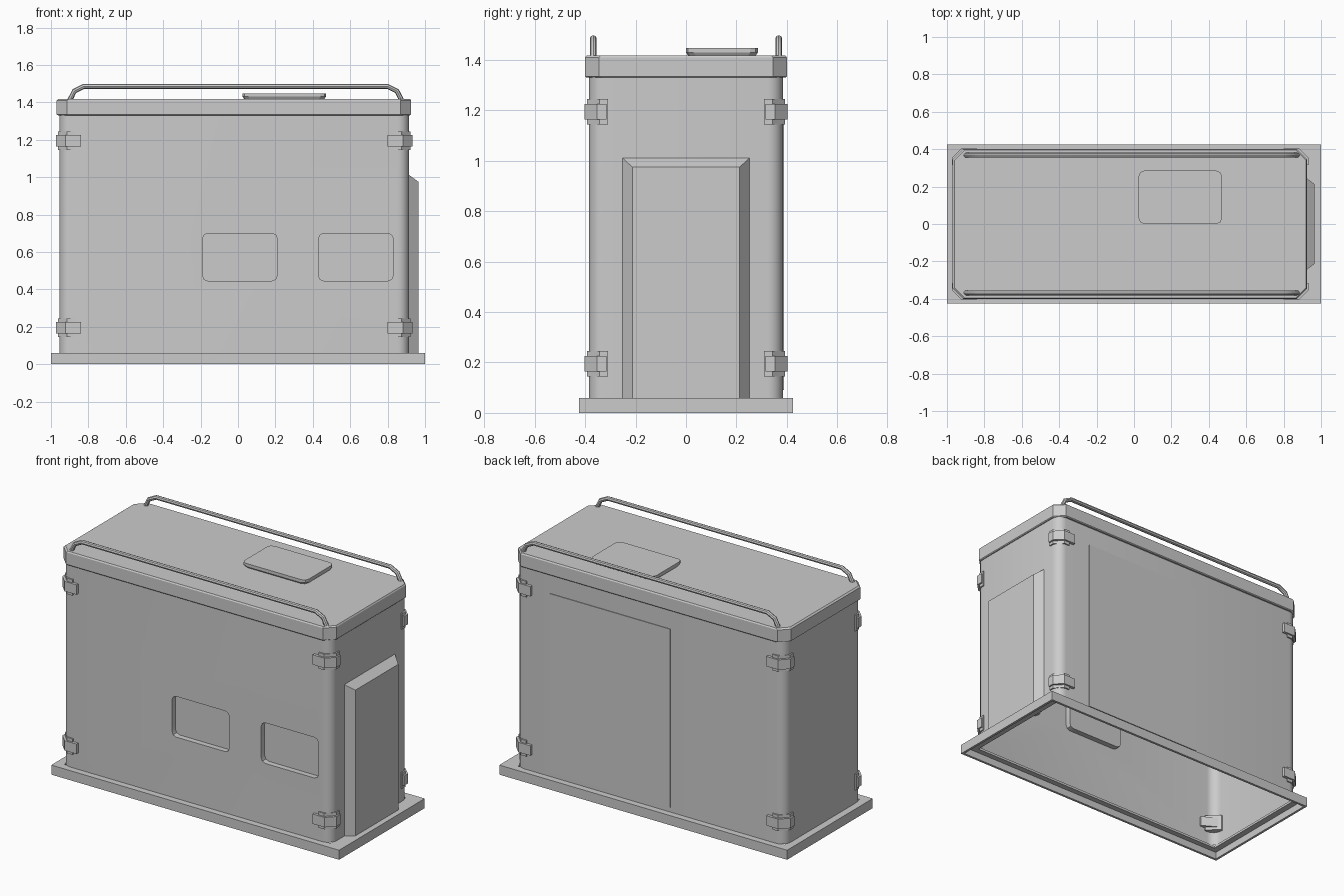
import bpy, bmesh, math
from mathutils import Vector

cube = bpy.data.objects.get("Cube")
if cube:
    bpy.data.objects.remove(cube, do_unlink=True)

GREY = (0.6, 0.6, 0.6, 1.0)
grey = bpy.data.materials.new("plain_grey")
grey.use_nodes = True
grey.diffuse_color = GREY
grey.node_tree.nodes["Principled BSDF"].inputs["Base Color"].default_value = GREY

X0, X1, Y = -0.955, 0.915, 0.385   # body side planes
BASE_TOP = 0.06


def make(name, bm):
    bmesh.ops.recalc_face_normals(bm, faces=bm.faces)
    mesh = bpy.data.meshes.new(name)
    bm.to_mesh(mesh)
    bm.free()
    obj = bpy.data.objects.new(name, mesh)
    bpy.context.collection.objects.link(obj)
    mesh.materials.append(grey)
    return obj


def rounded(x0, x1, y0, y1, r, steps=1):
    """Rectangle outline with cut (steps=1) or rounded corners."""
    pts = []
    for i, (cx, cy) in enumerate([(x1 - r, y1 - r), (x0 + r, y1 - r),
                                  (x0 + r, y0 + r), (x1 - r, y0 + r)]):
        for s in range(steps + 1):
            a = math.pi / 2 * (i + s / steps)
            pts.append((cx + r * math.cos(a), cy + r * math.sin(a)))
    return pts


def rect(x0, x1, y0, y1):
    return [(x0, y0), (x1, y0), (x1, y1), (x0, y1)]


def loft(name, rings, bottom=True, top=True):
    """Skin a stack of (outline, z) rings, with optional end caps."""
    bm = bmesh.new()
    loops = [[bm.verts.new((x, y, z)) for x, y in ring] for ring, z in rings]
    n = len(loops[0])
    for a, b in zip(loops, loops[1:]):
        for i in range(n):
            j = (i + 1) % n
            bm.faces.new((a[i], a[j], b[j], b[i]))
    if bottom:
        bm.faces.new(loops[0])
    if top:
        bm.faces.new(loops[-1])
    return make(name, bm)


def smooth(obj, degrees=30):
    bpy.ops.object.select_all(action='DESELECT')
    obj.select_set(True)
    bpy.context.view_layer.objects.active = obj
    bpy.ops.object.shade_smooth_by_angle(angle=math.radians(degrees))


# Body shell with rounded corners, two pockets cut in the front, open bottom
outline = rounded(X0, X1, -Y, Y, 0.06, 6)
body = loft("body", [(outline, BASE_TOP), (outline, 1.36)])
cutters = []
for left in (-0.19, 0.43):
    pocket = rounded(left, left + 0.40, 0.445, 0.70, 0.03, 2)
    cutter = loft("pocket_cutter", [(pocket, -0.1), (pocket, 0.1)])
    cutter.rotation_euler.x = math.pi / 2
    cutter.location.y = -Y - 0.1 + 0.035
    cutter.hide_render = True
    cut = body.modifiers.new("pocket", 'BOOLEAN')
    cut.operation = 'DIFFERENCE'
    cut.solver = 'EXACT'
    cut.object = cutter
    cutters.append(cutter)
bpy.context.view_layer.update()
bm = bmesh.new()
bm.from_object(body, bpy.context.evaluated_depsgraph_get())
bottom = [f for f in bm.faces if f.normal.z < -0.9
          and f.calc_center_median().z < BASE_TOP + 0.01]
bmesh.ops.delete(bm, geom=bottom, context='FACES')
body.modifiers.clear()
bm.to_mesh(body.data)
bm.free()
for cutter in cutters:
    bpy.data.objects.remove(cutter, do_unlink=True)
smooth(body)

# Base: hollow skirt with a top flange around the open body
outer, lip = rect(-1, 1, -0.425, 0.425), rect(-0.985, 0.985, -0.41, 0.41)
hole = rect(X0 + 0.01, X1 - 0.01, -Y + 0.01, Y - 0.01)
loft("base_frame", [(lip, 0.045), (lip, 0), (outer, 0), (outer, BASE_TOP),
                    (hole, BASE_TOP), (hole, 0.045), (lip, 0.045)], False, False)

# Lid with cut corners
lid = rounded(-0.97, 0.925, -0.4, 0.4, 0.055)
lid_in = rounded(-0.96, 0.92, -0.395, 0.395, 0.055)
loft("lid", [(lid_in, 1.33), (lid, 1.335), (lid, 1.41), (lid_in, 1.418)])

# Roof hatch with a slightly narrower foot
loft("roof_hatch", [(rounded(0.035, 0.46, 0.01, 0.275, 0.03, 2), 1.415),
                    (rounded(0.025, 0.47, 0, 0.285, 0.03, 2), 1.43),
                    (rounded(0.025, 0.47, 0, 0.285, 0.03, 2), 1.447)])

# Raised end panel with sloping edges
bm = bmesh.new()
back = [bm.verts.new((X1 - 0.005, y, z)) for y, z in rect(-0.255, 0.255, BASE_TOP, 1.015)]
face = [bm.verts.new((0.965, y, z)) for y, z in rect(-0.213, 0.213, BASE_TOP, 0.975)]
bm.faces.new(face)
for i in range(4):
    j = (i + 1) % 4
    bm.faces.new((back[i], back[j], face[j], face[i]))
make("end_panel", bm)

# Flush back door
bm = bmesh.new()
bmesh.ops.create_cube(bm, size=1)
bmesh.ops.scale(bm, vec=(0.835, 0.008, 1.12), verts=bm.verts)
bmesh.ops.translate(bm, vec=(0.257, Y, 0.65), verts=bm.verts)
make("back_door", bm)


# Corner latches: a backing plate and a strap, each wrapped round the corner
def corner_wrap(name, sx, sy, z, half, front, side, off, flare):
    cx, cy = (X1 if sx > 0 else -X0) + off, Y + off
    c = 0.05
    pts = [(cx - off - front, cy - off - 0.01), (cx - off - front, cy),
           (cx - c, cy), (cx, cy - c), (cx, cy - off - side),
           (cx - off - 0.01, cy - off - side)]
    ring = [(sx * x, sy * y) for x, y in pts]
    loft(name, [(ring, z - half), (ring, z + half)])


for z in (0.195, 1.195):
    for sx in (-1, 1):
        for sy in (-1, 1):
            corner_wrap("latch_plate", sx, sy, z, 0.05, 0.08, 0.075, 0.008, 0)
            corner_wrap("latch_strap", sx, sy, z, 0.031, 0.115, 0.07, 0.018, 0)

# Roof rails swept along a bent path
for side, y in (("front", -0.368), ("back", 0.368)):
    curve = bpy.data.curves.new(side + "_roof_rail", 'CURVE')
    curve.dimensions = '3D'
    curve.bevel_depth = 0.0135
    curve.bevel_resolution = 2
    path = [(-0.90, 1.41), (-0.875, 1.46), (-0.825, 1.485)]
    path += [(-0.025 - x, z) for x, z in reversed(path)]
    spline = curve.splines.new('POLY')
    spline.points.add(len(path) - 1)
    for p, (x, z) in zip(spline.points, path):
        p.co = (x, y, z, 1)
    rail = bpy.data.objects.new(side + "_roof_rail", curve)
    bpy.context.collection.objects.link(rail)
    curve.materials.append(grey)
    bpy.ops.object.select_all(action='DESELECT')
    rail.select_set(True)
    bpy.context.view_layer.objects.active = rail
    bpy.ops.object.convert(target='MESH')
    smooth(rail, 40)
